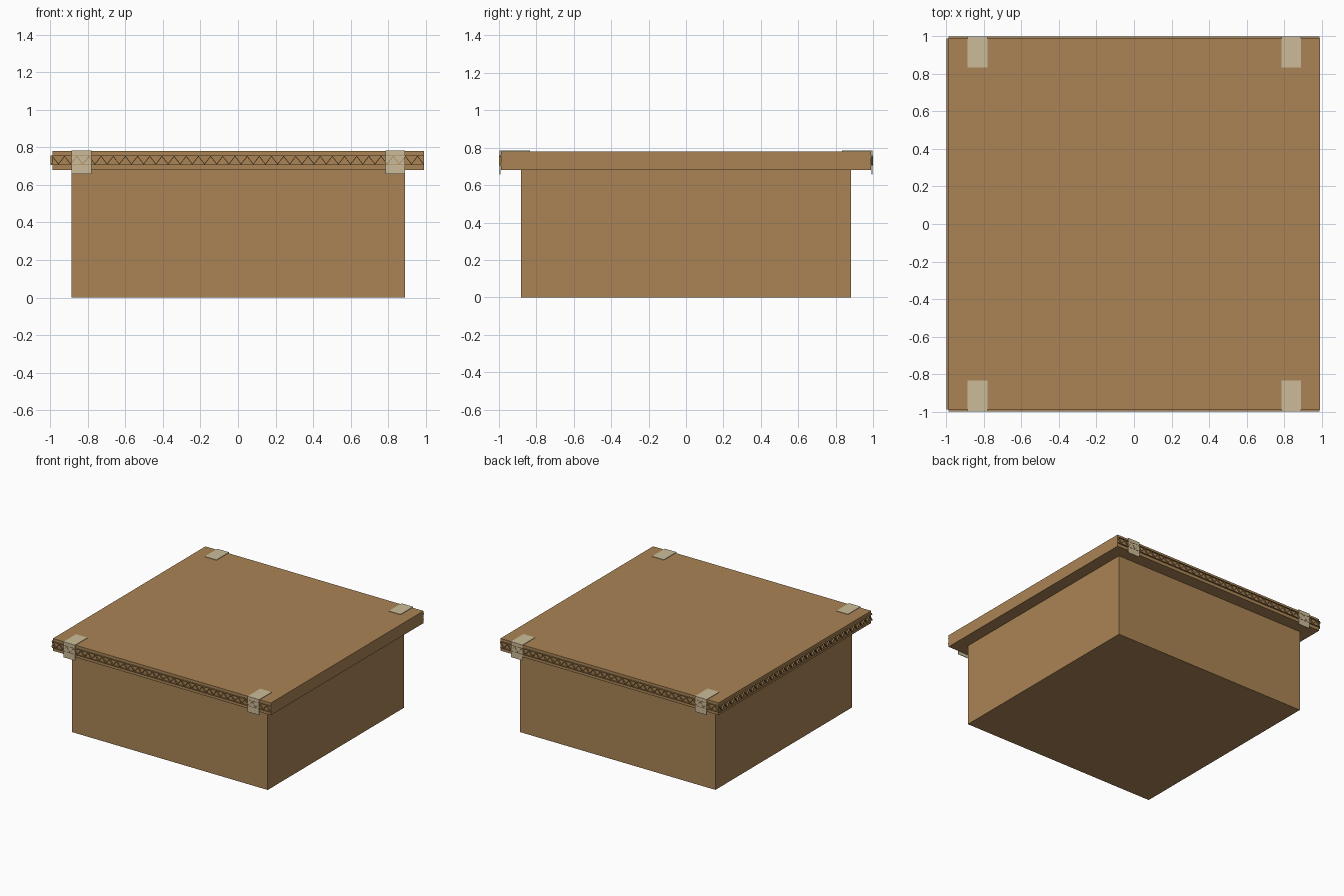
import bpy, bmesh, math
from mathutils import Matrix

if "Cube" in bpy.data.objects:
    bpy.data.objects.remove(bpy.data.objects["Cube"])


def material(name, rgb):
    m = bpy.data.materials.new(name)
    m.diffuse_color = (*rgb, 1)
    m.use_nodes = True
    m.node_tree.nodes["Principled BSDF"].inputs["Base Color"].default_value = m.diffuse_color
    return m


CARD = material("brown cardboard", (0.402, 0.231, 0.089))
TAPE = material("pale tape", (0.60, 0.50, 0.32))


def finish(name, bm, mat):
    bmesh.ops.recalc_face_normals(bm, faces=bm.faces[:])
    me = bpy.data.meshes.new(name)
    bm.to_mesh(me)
    bm.free()
    me.materials.append(mat)
    ob = bpy.data.objects.new(name, me)
    bpy.context.collection.objects.link(ob)
    return ob


def add_box(bm, lo, hi):
    size = [b - a for a, b in zip(lo, hi)]
    mid = [(a + b) / 2 for a, b in zip(lo, hi)]
    bmesh.ops.create_cube(bm, size=1, matrix=Matrix.Translation(mid) @ Matrix.Diagonal((*size, 1)))


def box(name, lo, hi, mat):
    bm = bmesh.new()
    add_box(bm, lo, hi)
    return finish(name, bm, mat)


# Box body and overhanging lid
box("box_body", (-0.885, -0.883, 0), (0.888, 0.883, 0.69), CARD)
box("lid", (-0.987, -0.988, 0.68), (0.99, 0.988, 0.78), CARD)

Z0, Z1, T = 0.706, 0.757, 0.003
IN, OUT = 0.98, 0.9985


def corrugated_edge(name, angle, flute_start):
    """Two liner sheets with a zigzag flute between them, on the -y side, then turned."""
    bm = bmesh.new()
    for z in (Z0, Z1 - T):
        add_box(bm, (-0.988, -OUT, z), (0.988, -IN, z + T))
    n = int((0.988 - flute_start) / 0.032)
    rings = []
    for i in range(n + 1):
        x = flute_start + (0.988 - flute_start) * i / n
        z = Z0 + T if i % 2 else Z1 - 2 * T
        rings.append([bm.verts.new(p) for p in (
            (x, -OUT, z - T / 2), (x, -OUT, z + T * 1.5), (x, -IN, z + T * 1.5), (x, -IN, z - T / 2))])
    for a, b in zip(rings, rings[1:]):
        for k in range(4):
            j = (k + 1) % 4
            bm.faces.new((a[k], a[j], b[j], b[k]))
    bm.faces.new(rings[0])
    bm.faces.new(rings[-1])
    bmesh.ops.rotate(bm, verts=bm.verts[:], cent=(0, 0, 0), matrix=Matrix.Rotation(angle, 3, 'Z'))
    return finish(name, bm, CARD)


# Exposed corrugation on front, back and left edges
corrugated_edge("front_corrugation", 0, -0.988)
corrugated_edge("back_corrugation", math.pi, -0.988)
corrugated_edge("left_corrugation", -math.pi / 2, -0.988)

# Tape strips folded over the front and back lid edges
for side, x0 in (("left", -0.885), ("right", 0.785)):
    for end, s in (("front", -1), ("back", 1)):
        bm = bmesh.new()
        x1 = x0 + 0.105
        ya, yb = sorted((s * 0.834, s * 0.997))
        add_box(bm, (x0, ya, 0.779), (x1, yb, 0.784))
        ya, yb = sorted((s * 0.993, s * 0.997))
        add_box(bm, (x0, ya, 0.657), (x1, yb, 0.784))
        finish(f"{end}_{side}_tape", bm, TAPE)
